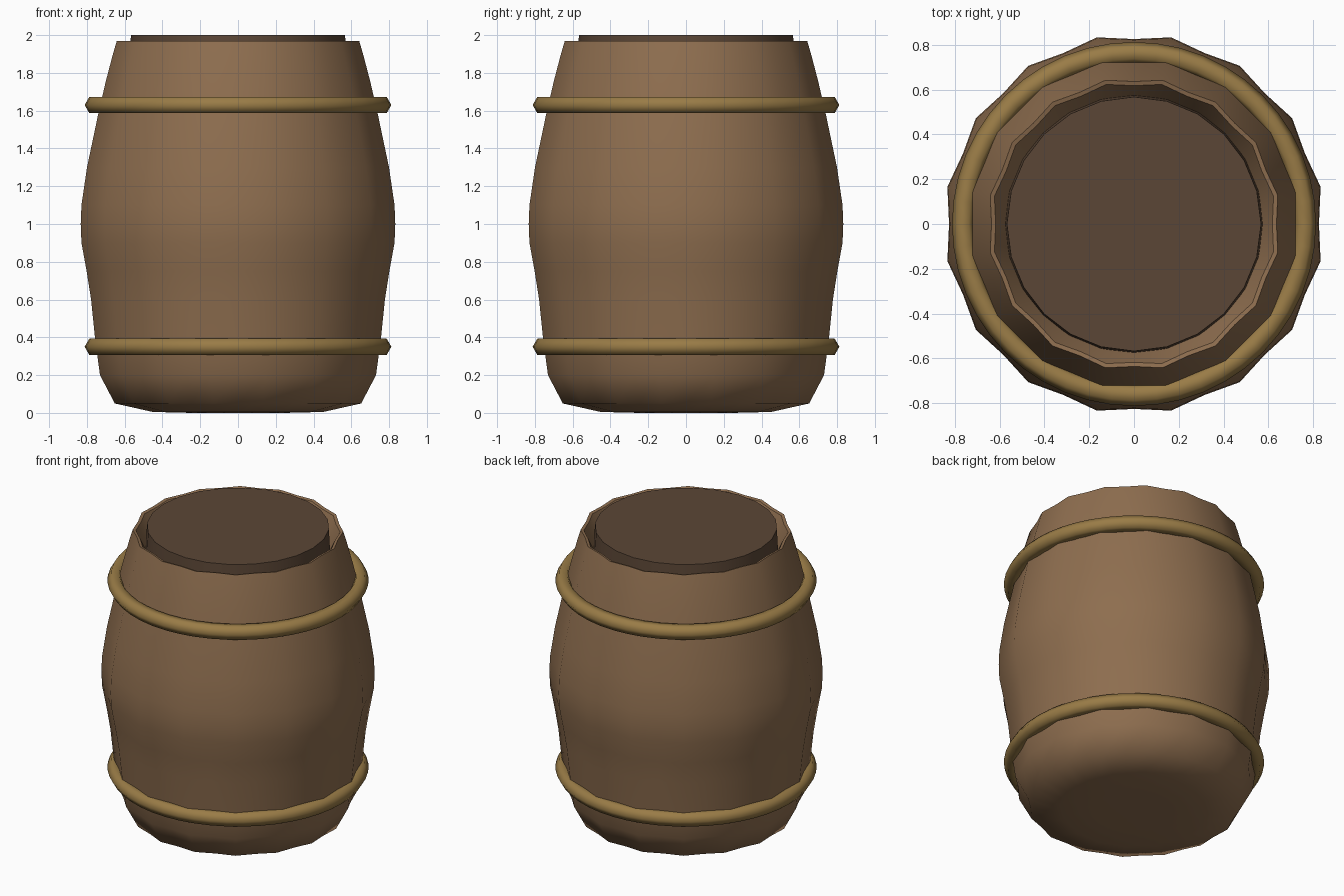
import bpy, bmesh
from math import cos, sin, pi, radians

cube = bpy.data.objects.get("Cube")
if cube:
    bpy.data.objects.remove(cube, do_unlink=True)


def material(name, rgb):
    m = bpy.data.materials.new(name)
    m.use_nodes = True
    m.diffuse_color = (*rgb, 1)
    m.node_tree.nodes["Principled BSDF"].inputs["Base Color"].default_value = (*rgb, 1)
    return m


wood = material("oak brown", (0.27, 0.155, 0.078))
dark_wood = material("dark wood", (0.105, 0.062, 0.037))
brass = material("dull brass", (0.32, 0.20, 0.062))


def lathe(name, profile, segments, mat, dent=1.0, closed=False, angle=40):
    """Spin (radius, z) points round z; every other column is scaled by dent."""
    bm = bmesh.new()
    rings = []
    for r, z in profile:
        if r == 0:
            rings.append([bm.verts.new((0, 0, z))] * segments)
            continue
        ring = []
        for i in range(segments):
            a = 2 * pi * i / segments
            s = r if i % 2 else r * dent
            ring.append(bm.verts.new((s * cos(a), s * sin(a), z)))
        rings.append(ring)
    pairs = list(zip(rings, rings[1:]))
    if closed:
        pairs.append((rings[-1], rings[0]))
    for lo, hi in pairs:
        for i in range(segments):
            j = (i + 1) % segments
            corners = list(dict.fromkeys((lo[i], lo[j], hi[j], hi[i])))
            bm.faces.new(corners)
    bmesh.ops.recalc_face_normals(bm, faces=bm.faces)
    mesh = bpy.data.meshes.new(name)
    bm.to_mesh(mesh)
    bm.free()
    mesh.materials.append(mat)
    obj = bpy.data.objects.new(name, mesh)
    bpy.context.collection.objects.link(obj)
    bpy.ops.object.select_all(action="DESELECT")
    obj.select_set(True)
    bpy.context.view_layer.objects.active = obj
    bpy.ops.object.shade_smooth_by_angle(angle=radians(angle))
    return obj


# Bulging staved body with a thin rim and a funnel-shaped inside
body = [(0, 0), (0.25, 0), (0.46, 0.005), (0.665, 0.05), (0.745, 0.2),
        (0.77, 0.38), (0.793, 0.6), (0.817, 0.75), (0.845, 0.9), (0.849, 1.0),
        (0.845, 1.1), (0.815, 1.3), (0.755, 1.58), (0.715, 1.75),
        (0.675, 1.9), (0.654, 1.97), (0.635, 1.965), (0.59, 1.87),
        (0.56, 1.8), (0, 1.8)]
lathe("barrel_body", body, 32, wood, dent=0.972, angle=50)

# Slightly tapered lid
lathe("lid", [(0, 1.8), (0.577, 1.8), (0.567, 2.0), (0, 2.0)], 24, dark_wood)

# Hoops with a hexagonal section
for name, z in (("lower_hoop", 0.35), ("upper_hoop", 1.63)):
    section = [(0.762 + 0.05 * cos(k * pi / 3), z + 0.05 * sin(k * pi / 3)) for k in range(6)]
    lathe(name, section, 48, brass, closed=True, angle=70)
